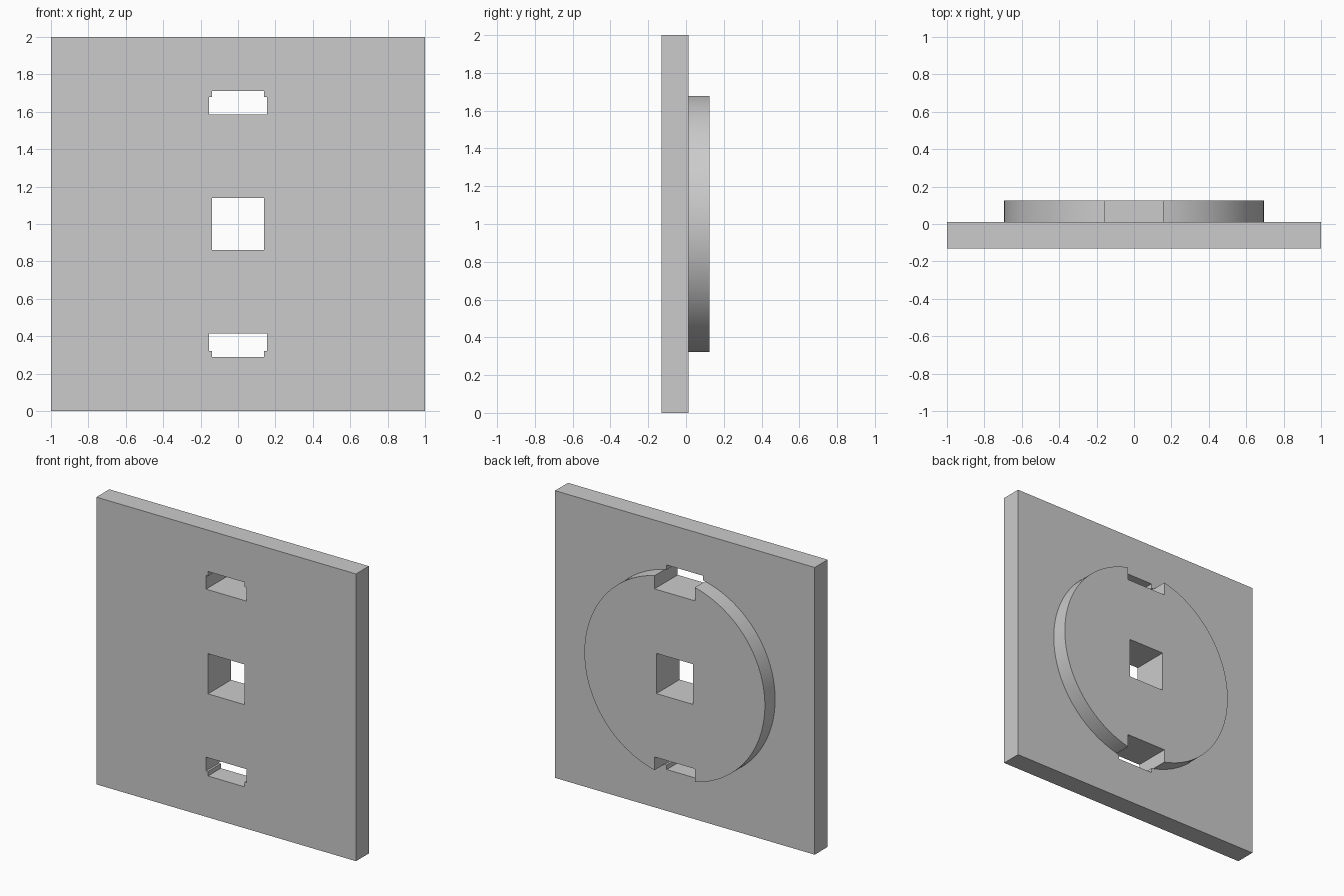
import bpy
import math

cube = bpy.data.objects.get("Cube")
if cube:
    bpy.data.objects.remove(cube, do_unlink=True)

grey = bpy.data.materials.new("plain_grey")
grey.use_nodes = True
colour = (0.6, 0.6, 0.6, 1)
grey.diffuse_color = colour
grey.node_tree.nodes["Principled BSDF"].inputs["Base Color"].default_value = colour

FRONT, JOIN, BACK = -0.13, 0.012, 0.125
RADIUS = 0.695
HOLE = 0.14        # half width of the square holes
NOTCH = 0.155      # half width of the rim notches
SLOT_IN, STEP, SLOT_OUT = 0.585, 0.68, 0.712  # distances from the centre


def box(name, half_width, y0, y1, z0, z1):
    bpy.ops.mesh.primitive_cube_add(size=1, location=(0, (y0 + y1) / 2, (z0 + z1) / 2))
    ob = bpy.context.object
    ob.name = name
    ob.scale = (2 * half_width, y1 - y0, abs(z1 - z0))
    bpy.ops.object.transform_apply(location=True, rotation=True, scale=True)
    ob.data.materials.append(grey)
    return ob


def cylinder(name, y0, y1):
    bpy.ops.mesh.primitive_cylinder_add(vertices=128, radius=RADIUS, depth=y1 - y0,
                                        location=(0, (y0 + y1) / 2, 1),
                                        rotation=(math.pi / 2, 0, 0))
    ob = bpy.context.object
    ob.name = name
    bpy.ops.object.transform_apply(location=True, rotation=True, scale=True)
    ob.data.materials.append(grey)
    return ob


def cut(target, half_width, z0, z1):
    """Cut a rectangular hole right through the target along y."""
    cutter = box("cutter", half_width, -0.5, 0.5, z0, z1)
    cutter.hide_render = True
    mod = target.modifiers.new("cut", 'BOOLEAN')
    mod.operation = 'DIFFERENCE'
    mod.solver = 'EXACT'
    mod.object = cutter
    bpy.ops.object.select_all(action='DESELECT')
    bpy.context.view_layer.objects.active = target
    target.select_set(True)
    bpy.ops.object.modifier_apply(modifier=mod.name)
    bpy.data.objects.remove(cutter, do_unlink=True)


# Square plate and round boss on its back
plate = box("square_plate", 1, FRONT, JOIN, 0, 2)
boss = cylinder("round_boss", JOIN, BACK)

# Central square hole through both
for part in (plate, boss):
    cut(part, HOLE, 1 - HOLE, 1 + HOLE)

# Stepped slots in the plate, open notches in the boss rim
for side in (1, -1):
    cut(plate, NOTCH, 1 + side * SLOT_IN, 1 + side * STEP)
    cut(plate, HOLE, 1 + side * (SLOT_IN + 0.02), 1 + side * SLOT_OUT)
    cut(boss, NOTCH, 1 + side * SLOT_IN, 1 + side * 0.9)

# Smooth rim with sharp edges
bpy.ops.object.select_all(action='DESELECT')
bpy.context.view_layer.objects.active = boss
boss.select_set(True)
bpy.ops.object.shade_smooth_by_angle(angle=math.radians(30))
